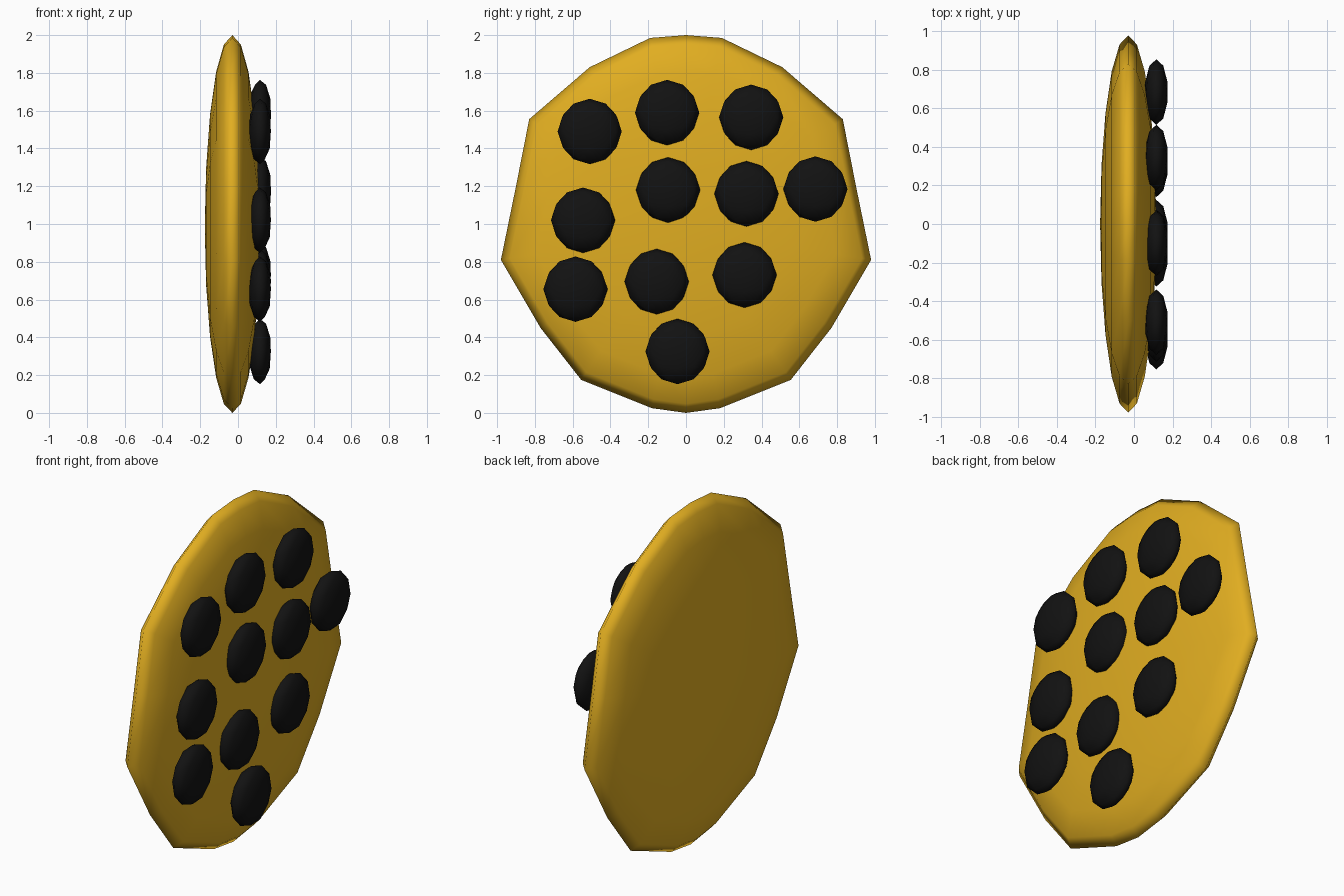
import bpy, bmesh, math
from mathutils import Vector

if "Cube" in bpy.data.objects:
    bpy.data.objects.remove(bpy.data.objects["Cube"])


def material(name, color):
    m = bpy.data.materials.new(name)
    m.diffuse_color = color
    m.use_nodes = True
    m.node_tree.nodes["Principled BSDF"].inputs["Base Color"].default_value = m.diffuse_color
    return m


def finish(bm, name, mat):
    bmesh.ops.recalc_face_normals(bm, faces=bm.faces)
    for f in bm.faces:
        f.smooth = True
    mesh = bpy.data.meshes.new(name)
    bm.to_mesh(mesh)
    bm.free()
    mesh.materials.append(mat)
    obj = bpy.data.objects.new(name, mesh)
    bpy.context.collection.objects.link(obj)
    return obj


dough = material("dough", (0.75, 0.42, 0.015, 1))
chocolate = material("chocolate", (0.006, 0.006, 0.006, 1))

# Cookie: uneven faceted outline in the YZ plane, domed on both sides
half = [(0.19, 1.985), (0.51, 1.83), (0.83, 1.555), (0.90, 1.20), (0.98, 0.81),
        (0.77, 0.45), (0.555, 0.175), (0.18, 0.025)]
outline = [(0, 2.0)] + half + [(0, 0.0)] + [(-y, z) for y, z in reversed(half)]
RIM_X, DEPTH, MID_Z = -0.03, 0.146, 0.98

bm = bmesh.new()
rings = []
for deg in (-72, -54, -36, -18, 0, 18, 36, 54, 72):
    a = math.radians(deg)
    rings.append([bm.verts.new((RIM_X + DEPTH * math.sin(a),
                                y * math.cos(a),
                                MID_Z + (z - MID_Z) * math.cos(a)))
                  for y, z in outline])
n = len(outline)
for lower, upper in zip(rings, rings[1:]):
    for i in range(n):
        j = (i + 1) % n
        bm.faces.new((lower[i], lower[j], upper[j], upper[i]))
for ring, side in ((rings[0], -1), (rings[-1], 1)):
    pole = bm.verts.new((RIM_X + side * DEPTH, 0, MID_Z))
    for i in range(n):
        bm.faces.new((ring[i], ring[(i + 1) % n], pole))
finish(bm, "cookie", dough)

# Chocolate chips: flattened low-poly spheres on the +x face
chips = [(-0.51, 1.49), (-0.10, 1.59), (0.345, 1.565), (-0.095, 1.18),
         (0.32, 1.16), (0.685, 1.185), (-0.545, 1.02), (-0.585, 0.655),
         (-0.155, 0.695), (0.31, 0.73), (-0.045, 0.325)]
size = Vector((0.058, 0.17, 0.173))
for k, (y, z) in enumerate(chips):
    bm = bmesh.new()
    bmesh.ops.create_icosphere(bm, subdivisions=2, radius=1)
    ext = [max(abs(v.co[i]) for v in bm.verts) for i in range(3)]
    for v in bm.verts:
        v.co = Vector([v.co[i] / ext[i] * size[i] for i in range(3)])
    chip = finish(bm, f"chocolate_chip_{k + 1}", chocolate)
    chip.location = (0.116, y, z)
